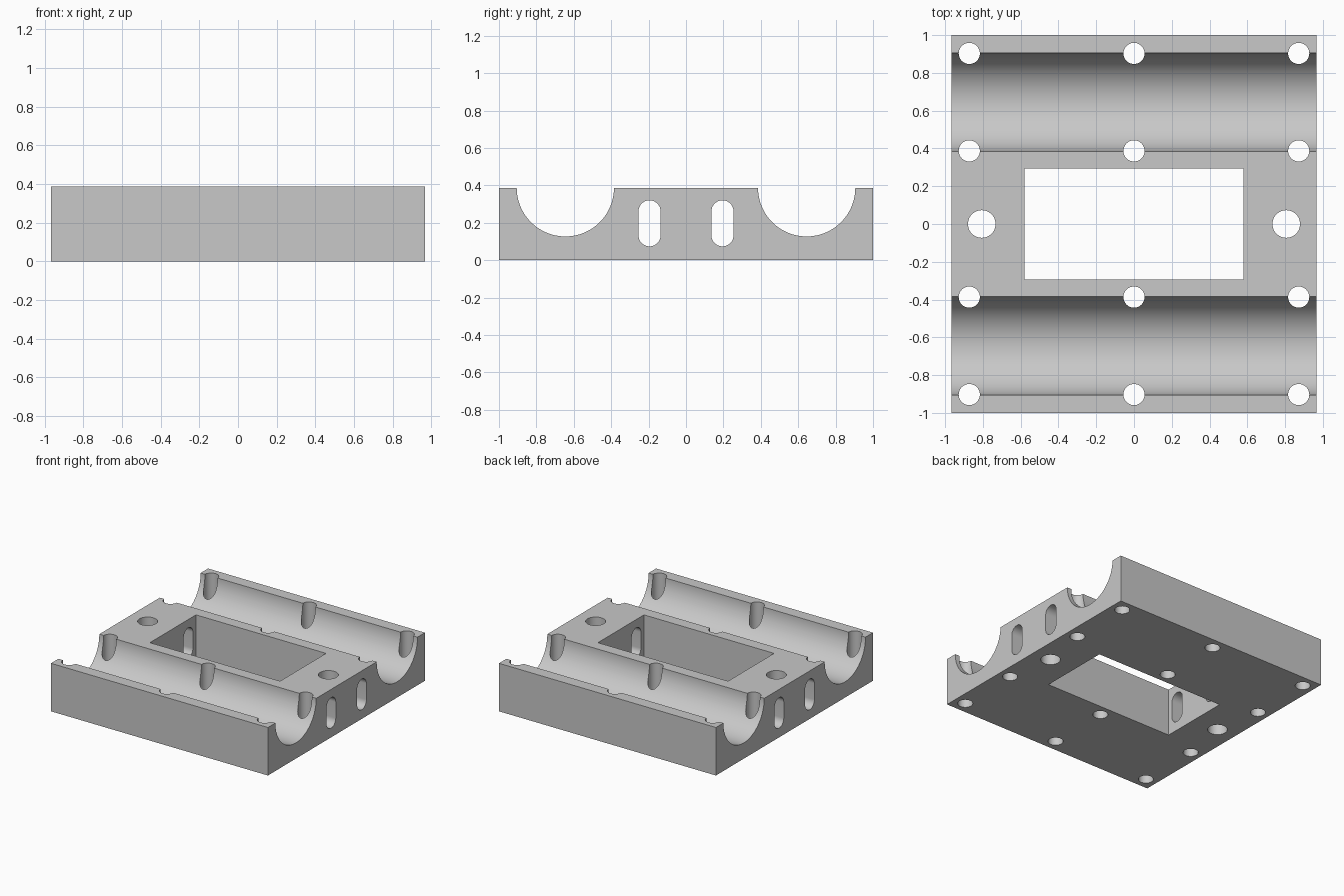
import bpy
import bmesh
from math import pi, sin, cos, radians
from mathutils import Vector

default = bpy.data.objects.get("Cube")
if default:
    bpy.data.objects.remove(default, do_unlink=True)

HALF_X, HALF_Y, HEIGHT = 0.967, 1.0, 0.387
TROUGH_Y, TROUGH_R = 0.645, 0.26


def arc(cx, cy, r, start, end, steps):
    """Points along an arc, both ends included."""
    angles = [start + (end - start) * i / steps for i in range(steps + 1)]
    return [(cx + r * cos(a), cy + r * sin(a)) for a in angles]


def circle(cx, cy, r, steps=48):
    return arc(cx, cy, r, 0, 2 * pi, steps)[:-1]


def slot(cx, cy, r, straight):
    """Upright slot outline with round ends."""
    return (arc(cx, cy + straight, r, 0, pi, 24)
            + arc(cx, cy - straight, r, pi, 2 * pi, 24))


def prisms(name, outlines, axis, low, high):
    """One object made of outlines extruded along the x or z axis."""
    bm = bmesh.new()
    for outline in outlines:
        points = [(low, u, v) if axis == "x" else (u, v, low) for u, v in outline]
        face = bm.faces.new([bm.verts.new(p) for p in points])
        result = bmesh.ops.extrude_face_region(bm, geom=[face])
        verts = [g for g in result["geom"] if isinstance(g, bmesh.types.BMVert)]
        depth = high - low
        shift = Vector((depth, 0, 0)) if axis == "x" else Vector((0, 0, depth))
        bmesh.ops.translate(bm, verts=verts, vec=shift)
    bmesh.ops.recalc_face_normals(bm, faces=bm.faces)
    mesh = bpy.data.meshes.new(name)
    bm.to_mesh(mesh)
    bm.free()
    obj = bpy.data.objects.new(name, mesh)
    bpy.context.collection.objects.link(obj)
    return obj


# Block with two half-round troughs
profile = [(-HALF_Y, 0), (HALF_Y, 0), (HALF_Y, HEIGHT)]
for y in (TROUGH_Y, -TROUGH_Y):
    profile += arc(y, HEIGHT, TROUGH_R, 0, -pi, 64)
profile.append((-HALF_Y, HEIGHT))
body = prisms("bearing_block", [profile], "x", -HALF_X, HALF_X)

# Bolt holes along the trough edges, and two larger mounting holes
holes = [circle(x, side * (TROUGH_Y + edge), 0.056)
         for x in (-0.872, 0, 0.872)
         for side in (-1, 1)
         for edge in (-0.258, 0.258)]
holes += [circle(x, 0, 0.073) for x in (-0.806, 0.806)]

# Central rectangular window
window = [(-0.58, -0.293), (0.58, -0.293), (0.58, 0.293), (-0.58, 0.293)]

# Strap slots through both end walls
slots = [slot(y, 0.197, 0.059, 0.064) for y in (-0.195, 0.195)]

cutters = [
    prisms("hole_cutter", holes, "z", -0.2, 0.6),
    prisms("window_cutter", [window], "z", -0.2, 0.6),
    prisms("slot_cutter", slots, "x", -1.2, 1.2),
]
for cutter in cutters:
    cutter.hide_render = True
    mod = body.modifiers.new(cutter.name, "BOOLEAN")
    mod.operation = "DIFFERENCE"
    mod.solver = "EXACT"
    mod.object = cutter

# Bake the cuts and drop the cutters
graph = bpy.context.evaluated_depsgraph_get()
cut_mesh = bpy.data.meshes.new_from_object(body.evaluated_get(graph))
body.modifiers.clear()
body.data = cut_mesh
for cutter in cutters:
    bpy.data.objects.remove(cutter, do_unlink=True)

# Plain grey finish
grey = bpy.data.materials.new("grey")
grey.use_nodes = True
colour = (0.58, 0.58, 0.58, 1)
grey.diffuse_color = colour
grey.node_tree.nodes["Principled BSDF"].inputs["Base Color"].default_value = colour
body.data.materials.clear()
body.data.materials.append(grey)

# Smooth curves, crisp edges
bpy.ops.object.select_all(action="DESELECT")
body.select_set(True)
bpy.context.view_layer.objects.active = body
bpy.ops.object.shade_smooth_by_angle(angle=radians(30))
